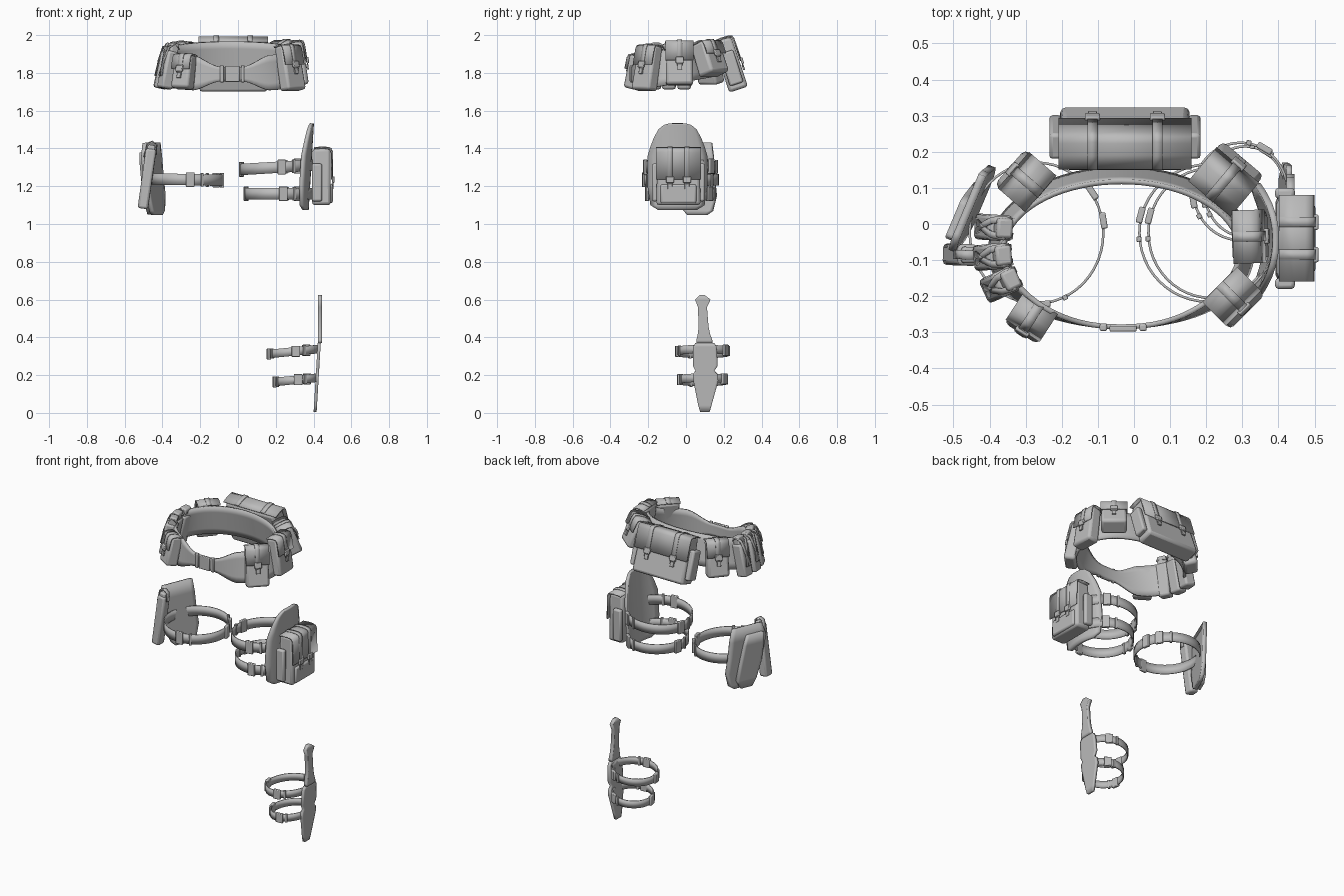
import bpy, bmesh, math
from mathutils import Matrix, Vector

if "Cube" in bpy.data.objects:
    bpy.data.objects.remove(bpy.data.objects["Cube"])

grey = bpy.data.materials.new("grey")
grey.diffuse_color = (0.5, 0.5, 0.5, 1)
grey.use_nodes = True
grey.node_tree.nodes["Principled BSDF"].inputs["Base Color"].default_value = grey.diffuse_color


def finish(bm, name, M=None, thick=0, bevel=0, angle=40, offset=0):
    """Turn a bmesh into a named, shaded object with optional thickness and bevel."""
    bmesh.ops.recalc_face_normals(bm, faces=bm.faces)
    me = bpy.data.meshes.new(name)
    bm.to_mesh(me)
    bm.free()
    ob = bpy.data.objects.new(name, me)
    bpy.context.collection.objects.link(ob)
    me.materials.append(grey)
    if M:
        ob.matrix_world = M
    if thick:
        s = ob.modifiers.new("thickness", 'SOLIDIFY')
        s.thickness, s.offset = thick, offset
    if bevel:
        b = ob.modifiers.new("bevel", 'BEVEL')
        b.width, b.segments = bevel, 2
    bpy.ops.object.select_all(action='DESELECT')
    bpy.context.view_layer.objects.active = ob
    ob.select_set(True)
    bpy.ops.object.shade_smooth_by_angle(angle=math.radians(angle))
    return ob


def frame(loc, yaw=90, tilt=0, lean=0):
    """Local y points outward along yaw; tilt swings the bottom outward."""
    r = math.radians
    return (Matrix.Translation(loc) @ Matrix.Rotation(r(yaw - 90), 4, 'Z')
            @ Matrix.Rotation(r(tilt), 4, 'X') @ Matrix.Rotation(r(lean), 4, 'Y'))


def box(name, M, at, size, bevel=0.004, taper=1.0):
    bm = bmesh.new()
    bmesh.ops.create_cube(bm, size=1)
    for v in bm.verts:
        k = taper if v.co.z > 0 else 1
        v.co = Vector((v.co.x * size[0] * k, v.co.y * size[1] * k, v.co.z * size[2])) + Vector(at)
    return finish(bm, name, M, bevel=bevel)


def grid(name, rows, M=None, thick=0.008, closed=False, offset=0):
    """Skin rows of points with quads."""
    bm = bmesh.new()
    vs = [[bm.verts.new(p) for p in r] for r in rows]
    n = len(vs)
    for i in range(n if closed else n - 1):
        a, b = vs[i], vs[(i + 1) % n]
        for j in range(len(a) - 1):
            bm.faces.new((a[j], a[j + 1], b[j + 1], b[j]))
    return finish(bm, name, M, thick, offset=offset)


def strip(name, M, x, w, path, thick):
    """Sweep a (y, z) path across width w."""
    return grid(name, [[(x - w / 2, y, z), (x + w / 2, y, z)] for y, z in path], M, thick)


def pouch(name, loc, yaw, tilt, w, d, h, flap=0.45, straps=(0,), lean=0):
    M = frame(loc, yaw, tilt, lean)
    box(name, M, (0, 0, 0), (w, d, h), min(0.016, d * 0.2), 0.94)

    def over(e, drop):
        top, out = h / 2 + e, d / 2 + e
        return [(-d * 0.4, top - 0.004), (0, top), (out - 0.022, top - 0.002), (out - 0.006, top - 0.008),
                (out, top - 0.025), (out + 0.002, h / 2 - drop * h)]
    strip(name + "_flap", M, 0, w * 1.02, over(0.003, flap), 0.007)
    for x in straps:
        strip(name + "_strap", M, x, 0.028, over(0.008, flap + 0.12), 0.005)
        box(name + "_buckle", M, (x, d / 2 + 0.012, h / 2 - h * flap), (0.042, 0.014, 0.034))
        box(name + "_tab", M, (x, d / 2 + 0.008, h / 2 - h * flap - 0.036), (0.024, 0.01, 0.03), 0.002)


def smooth(a, b, x):
    t = min(1, max(0, (x - a) / (b - a)))
    return t * t * (3 - 2 * t)


# Padded hip belt, narrow at the front and rising toward the back
rows = []
for i in range(72):
    t = 2 * math.pi * i / 72
    a = min(t, 2 * math.pi - t)
    half = 0.038 + 0.055 * smooth(0.15, 0.65, a)
    zc = 1.833 - 0.04 * math.cos(t)
    row = []
    for k in (-1, -0.6, 0, 0.6, 1):
        f = -k * 0.018 * smooth(0.2, 1.2, a)
        row.append((-0.035 + (0.345 + f) * math.sin(t), -0.075 - (0.21 + f) * math.cos(t), zc + k * half))
    rows.append(row)
grid("hip_belt", rows, thick=0.014, closed=True)
box("belt_buckle", None, (-0.03, -0.29, 1.795), (0.075, 0.016, 0.085))
for s in (-1, 1):
    box("belt_slide", None, (-0.03 + s * 0.055, -0.287, 1.795), (0.02, 0.018, 0.09))

# Belt pouches
pouch("back_pouch", (-0.025, 0.235, 1.845), 90, 18, 0.36, 0.105, 0.28, 0.5, (-0.09, 0.09))
for s in (-1, 1):
    M = frame((-0.025, 0.235, 1.845), 90, 18)
    box("back_side_pocket", M, (s * 0.192, 0, -0.02), (0.035, 0.075, 0.18), 0.01)
pouch("back_left_pouch", (-0.3, 0.12, 1.85), 139, 12, 0.13, 0.08, 0.22)
pouch("back_right_pouch", (0.255, 0.125, 1.875), 50, 22, 0.15, 0.10, 0.18)
pouch("right_pouch", (0.32, -0.035, 1.85), 2, 8, 0.145, 0.075, 0.23)
pouch("front_right_pouch", (0.275, -0.205, 1.825), -45, 12, 0.135, 0.07, 0.24)
pouch("front_left_pouch", (-0.285, -0.26, 1.805), -123, 12, 0.11, 0.075, 0.18)

# Slim magazine pouches on the left hip, each with crossed retention bands
for x, y, yaw in ((-0.385, -0.01, 176), (-0.388, -0.09, 186), (-0.365, -0.165, 205)):
    M = frame((x, y, 1.835), yaw, 12)
    box("magazine_pouch", M, (0, 0, -0.02), (0.072, 0.07, 0.2), 0.012)
    box("magazine", M, (0, -0.003, 0.03), (0.055, 0.045, 0.19), 0.008)
    for s in (-1, 1):
        strip("retention_band", M @ Matrix.Rotation(s * 0.2, 4, 'Y'), 0, 0.018,
              [(-0.03, 0.1), (0, 0.122), (0.03, 0.1), (0.039, 0.03), (0.039, -0.06)], 0.005)


def leg_strap(name, c, rx, ry, z, h, slope, buckles):
    """Oval webbing loop with buckles at given angles in degrees."""
    def pt(t):
        x = rx * math.cos(t)
        return c[0] + x, c[1] + ry * math.sin(t), z + slope * x
    rows = []
    for i in range(48):
        x, y, zz = pt(2 * math.pi * i / 48)
        rows.append([(x, y, zz - h / 2), (x, y, zz + h / 2)])
    grid(name, rows, thick=0.007, closed=True)
    for deg in buckles:
        t = math.radians(deg)
        yaw = math.degrees(math.atan2(math.sin(t) / ry, math.cos(t) / rx))
        box(name + "_buckle", frame(pt(t), yaw), (0, 0.003, 0), (0.045, 0.018, h * 1.3))
        box(name + "_slide", frame(pt(t + 0.35), yaw + 20), (0, 0.002, 0), (0.014, 0.014, h * 1.2), 0.002)


def panel(name, rows, xf, thick):
    """Curved plate from rows of (z, centre y, half width)."""
    grid(name, [[(xf(c + k / 5 * w, z), c + k / 5 * w, z) for k in range(-5, 6)]
                for z, c, w in rows], thick=thick)


# Right thigh rig: curved backing, large pouch, side pockets and two loops
panel("thigh_panel", [(1.075, -0.045, 0.1), (1.1, -0.045, 0.14), (1.2, -0.045, 0.155), (1.36, -0.045, 0.155),
                      (1.41, -0.045, 0.14), (1.45, -0.045, 0.125), (1.5, -0.045, 0.1),
                      (1.525, -0.045, 0.07), (1.533, -0.045, 0.04)],
      lambda y, z: 0.385 - 1.7 * (y + 0.045) ** 2 + 0.06 * (z - 1.4), 0.018)
pouch("thigh_pouch", (0.442, -0.04, 1.25), 0, 0, 0.235, 0.1, 0.3, 0.55, (-0.045, 0.045))
for s in (-1, 1):
    box("thigh_side_pocket", None, (0.418, -0.04 + s * 0.125, 1.22), (0.055, 0.03, 0.2), 0.01)
box("thigh_front_pocket", None, (0.49, -0.04, 1.16), (0.025, 0.19, 0.1), 0.01)
leg_strap("upper_thigh_strap", (0.205, -0.025), 0.19, 0.19, 1.3, 0.06, 0.06, (165, 278, 55))
leg_strap("lower_thigh_strap", (0.215, -0.025), 0.175, 0.18, 1.16, 0.06, 0.0, (165, 278, 55))

# Left thigh holster with a magazine sleeve and one loop
def holster_x(y, z):
    return -0.475 + 0.42 * (y + 0.05) - 0.06 * (z - 1.05)

panel("holster", [(1.048, 0.06, 0.05), (1.07, 0.065, 0.075), (1.15, 0.06, 0.1), (1.25, 0.045, 0.105),
                  (1.35, 0.035, 0.11), (1.43, 0.045, 0.09)], holster_x, 0.022)
panel("holster_cover", [(1.05, 0.05, 0.035), (1.1, 0.05, 0.06), (1.2, 0.03, 0.065),
                        (1.32, 0.015, 0.06), (1.38, 0.01, 0.05)], lambda y, z: holster_x(y, z) - 0.018, 0.03)
M = frame((-0.48, -0.085, 1.25), 178, 8)
box("sleeve", M, (0, 0, -0.01), (0.06, 0.055, 0.32), 0.012)
box("sleeve_insert", M, (0, 0, 0.05), (0.045, 0.04, 0.24), 0.008)
strip("sleeve_loop", M, 0, 0.025, [(-0.03, 0.12), (-0.026, 0.175), (0, 0.19), (0.026, 0.175), (0.032, 0.1)], 0.006)
leg_strap("holster_strap", (-0.27, -0.025), 0.185, 0.195, 1.235, 0.06, -0.02, (35, 275, 10))

# Calf knife in a sheath with two loops
def blade_x(y, z):
    return 0.408 + 0.06 * min(z, 0.38)

panel("knife_sheath", [(0.005, 0.1, 0.025), (0.04, 0.1, 0.035), (0.17, 0.105, 0.066), (0.205, 0.102, 0.066),
                       (0.222, 0.1, 0.05), (0.25, 0.102, 0.066), (0.35, 0.1, 0.062), (0.37, 0.1, 0.05)],
      blade_x, 0.016)
panel("knife_handle", [(0.37, 0.097, 0.042), (0.385, 0.097, 0.042), (0.42, 0.095, 0.032), (0.46, 0.093, 0.026),
                       (0.56, 0.087, 0.024), (0.6, 0.089, 0.041), (0.624, 0.086, 0.012)],
      lambda y, z: 0.434, 0.022)
leg_strap("upper_calf_strap", (0.295, 0.09), 0.13, 0.135, 0.325, 0.045, 0.1, (190, 275, 60))
leg_strap("lower_calf_strap", (0.308, 0.09), 0.112, 0.125, 0.175, 0.045, 0.1, (190, 275, 60))
